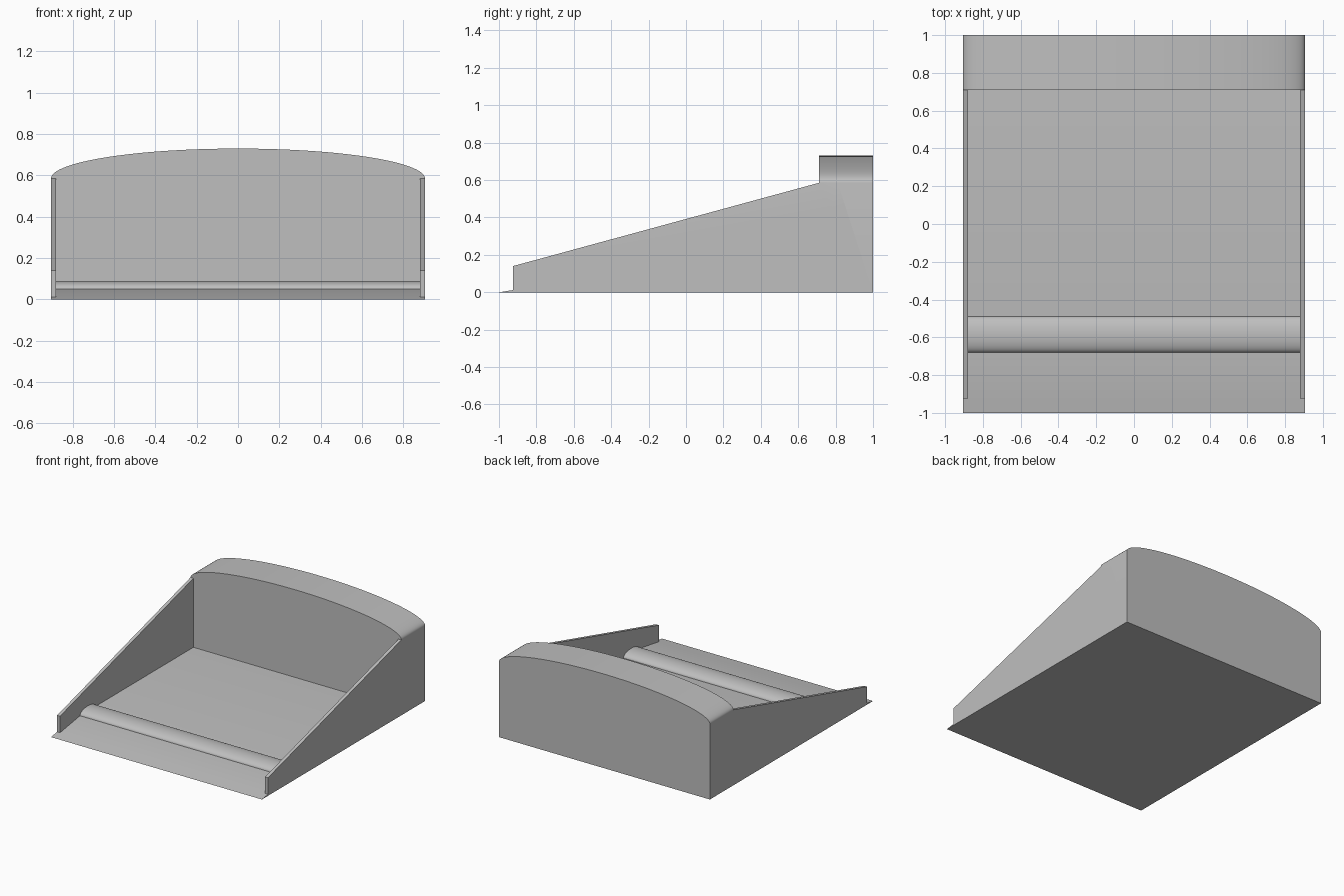
import bpy, bmesh, math
from mathutils import Vector

cube = bpy.data.objects.get("Cube")
if cube:
    bpy.data.objects.remove(cube, do_unlink=True)

grey = bpy.data.materials.new("plain grey")
grey.use_nodes = True
tone = (0.52, 0.52, 0.52, 1)
grey.diffuse_color = tone
grey.node_tree.nodes["Principled BSDF"].inputs["Base Color"].default_value = tone

HALF, INNER = 0.905, 0.88            # outer and inner half widths
LIP, BACK = -0.925, 0.71             # front of the side walls, front of the hood
FLOOR, RAMP_END, EAVE, CROWN = 0.05, -0.68, 0.585, 0.73
lip_z = FLOOR * (LIP + 1) / (RAMP_END + 1)


def prism(name, profile, start, end, axis):
    """Extrude a 2D profile along x (profile in y, z) or y (profile in x, z)."""
    place = (lambda p: (start, *p)) if axis == "x" else (lambda p: (p[0], start, p[1]))
    bm = bmesh.new()
    face = bm.faces.new([bm.verts.new(place(p)) for p in profile])
    new = bmesh.ops.extrude_face_region(bm, geom=[face])["geom"]
    shift = Vector((end - start, 0, 0) if axis == "x" else (0, end - start, 0))
    bmesh.ops.translate(bm, vec=shift, verts=[g for g in new if isinstance(g, bmesh.types.BMVert)])
    bmesh.ops.recalc_face_normals(bm, faces=bm.faces)
    mesh = bpy.data.meshes.new(name)
    bm.to_mesh(mesh)
    bm.free()
    mesh.materials.append(grey)
    obj = bpy.data.objects.new(name, mesh)
    bpy.context.collection.objects.link(obj)
    return obj


def half_ellipse(centre, base, width, height, steps):
    return [(centre + width * math.cos(math.pi * i / steps),
             base + height * math.sin(math.pi * i / steps)) for i in range(steps + 1)]


def select(obj):
    bpy.ops.object.select_all(action="DESELECT")
    obj.select_set(True)
    bpy.context.view_layer.objects.active = obj


def carve(obj, tool, operation):
    tool.hide_render = True
    mod = obj.modifiers.new(operation.title(), "BOOLEAN")
    mod.object, mod.operation, mod.solver = tool, operation, "EXACT"
    select(obj)
    bpy.ops.object.modifier_apply(modifier=mod.name)
    bpy.data.objects.remove(tool, do_unlink=True)


# Body: side outline with ramp lip, sloping walls and tall hood
body = prism("tray_body", [(-1, 0), (LIP, lip_z), (LIP, 0.14), (BACK, EAVE),
                           (BACK, 0.9), (1, 0.9), (1, 0)], -HALF, HALF, "x")

# Arched hood top
arch = half_ellipse(0, EAVE, HALF, CROWN - EAVE, 64)
arch = [(HALF, -0.2)] + arch + [(-HALF, -0.2)]
carve(body, prism("arch_cutter", arch, -1.2, 1.2, "y"), "INTERSECT")

# Open tray between the side walls
cavity = [(LIP, lip_z), (RAMP_END, FLOOR), (BACK, FLOOR), (BACK, 1.2), (LIP, 1.2)]
carve(body, prism("cavity_cutter", cavity, -INNER, INNER, "x"), "DIFFERENCE")

# Rounded sill across the end of the ramp
sill_profile = half_ellipse(-0.585, FLOOR, 0.095, 0.04, 24)
sill = prism("rounded_sill", [(-0.49, 0.04)] + sill_profile + [(RAMP_END, 0.04)],
             -INNER, INNER, "x")

for obj in (body, sill):
    select(obj)
    bpy.ops.object.shade_smooth_by_angle(angle=math.radians(30))
